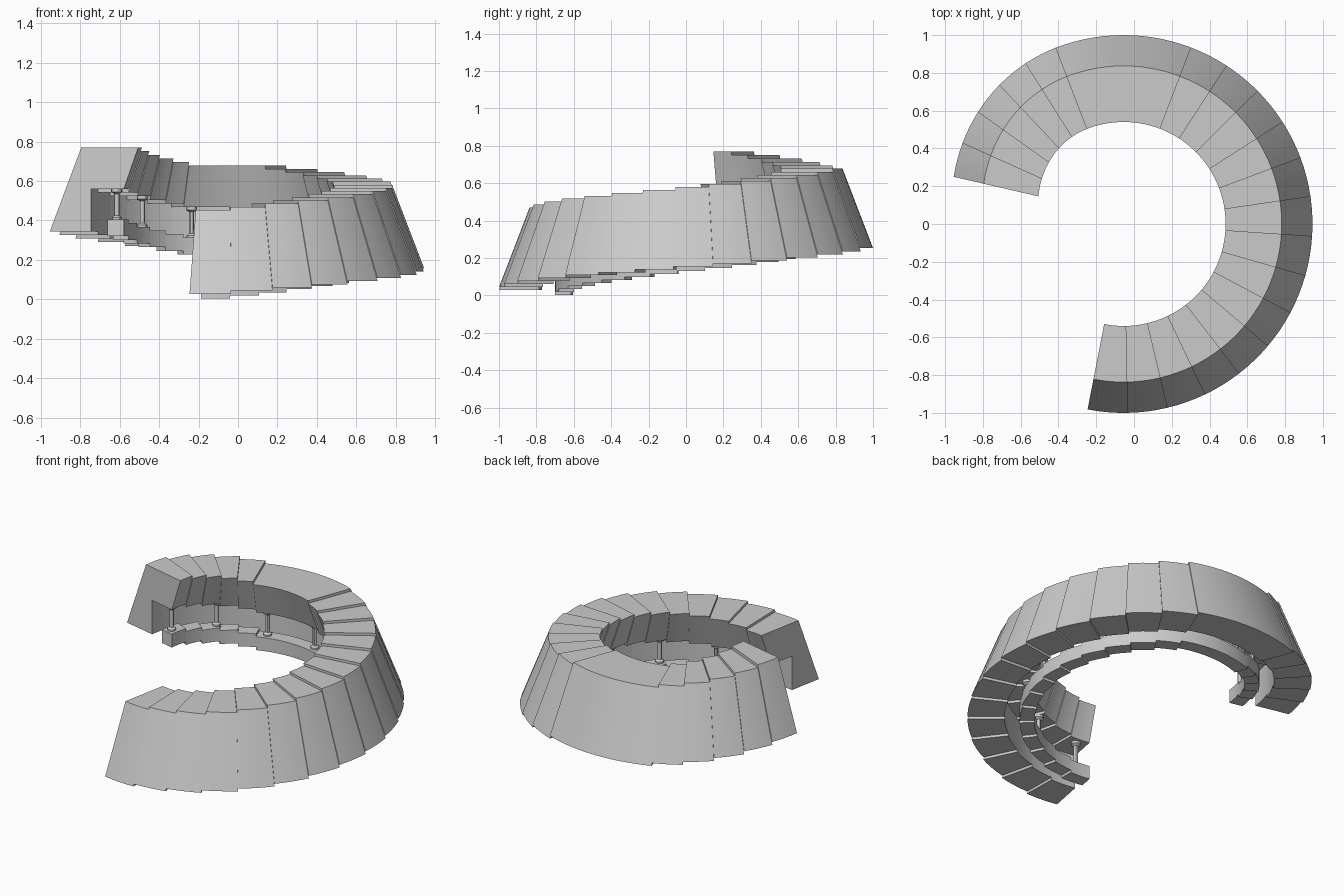
import bpy, bmesh
from math import sin, cos, radians
from mathutils import Vector

if "Cube" in bpy.data.objects:
    bpy.data.objects.remove(bpy.data.objects["Cube"])

C0, C1 = Vector((-0.055, 0.0)), Vector((0.02, 0.025))   # lower / upper flight centres
WALL = [(1.0, 0), (0.837, 0.425), (0.54, 0.425), (0.615, 0.215), (0.785, 0.215), (0.785, 0)]
CURB = [(0.70, -0.025), (0.70, 0.06), (0.615, 0.06), (0.615, -0.025)]


def layout():
    """Step list: start angle, end angle, base height."""
    steps = [(-101 + 12.15 * i, -101 + 12.15 * (i + 1), 0.028 + 0.016 * i) for i in range(14)]
    steps.append((69.1, 111, 0.253))
    steps += [(111 + 11.2 * i, 111 + 11.2 * (i + 1), 0.271 + 0.0185 * i) for i in range(5)]
    return steps


def centre(a):
    t = min(1, max(0, (a - 111) / 56))
    return C0.lerp(C1, t)


def at(a, r, z):
    c = centre(a)
    return (c.x + r * cos(radians(a)), c.y + r * sin(radians(a)), z)


def finish(bm, name):
    bmesh.ops.recalc_face_normals(bm, faces=bm.faces)
    me = bpy.data.meshes.new(name)
    bm.to_mesh(me)
    bm.free()
    ob = bpy.data.objects.new(name, me)
    bpy.context.collection.objects.link(ob)
    bpy.ops.object.select_all(action='DESELECT')
    ob.select_set(True)
    bpy.context.view_layer.objects.active = ob
    bpy.ops.object.shade_smooth_by_angle(angle=radians(30))


def sweep(name, profile, a0, a1, z):
    """Closed profile swept around the stair axis, capped at both ends."""
    bm = bmesh.new()
    n = max(4, round((a1 - a0) / 3))
    rings = []
    for i in range(n + 1):
        a = a0 + (a1 - a0) * i / n
        rings.append([bm.verts.new(at(a, r, z + h)) for r, h in profile])
    m = len(profile)
    for p, q in zip(rings, rings[1:]):
        for j in range(m):
            k = (j + 1) % m
            bm.faces.new((p[j], p[k], q[k], q[j]))
    bm.faces.new(rings[0])
    bm.faces.new(rings[-1][::-1])
    finish(bm, name)


def post(name, a, z):
    """Turned post with a flared head and foot."""
    prof = [(0.025, 0.05), (0.025, 0.07), (0.013, 0.08), (0.013, 0.19),
            (0.028, 0.2), (0.028, 0.217)]
    x, y, _ = at(a, 0.658, 0)
    bm = bmesh.new()
    n = 12
    rings = [[bm.verts.new((x + r * cos(radians(30 * i)), y + r * sin(radians(30 * i)), z + h))
              for i in range(n)] for r, h in prof]
    for p, q in zip(rings, rings[1:]):
        for i in range(n):
            k = (i + 1) % n
            bm.faces.new((p[i], p[k], q[k], q[i]))
    bm.faces.new(rings[0])
    bm.faces.new(rings[-1])
    finish(bm, name)


# stepped shell and inner curb, one wedge per step
steps = layout()
for i, (a0, a1, z) in enumerate(steps):
    kind = "landing" if i == 14 else "step"
    sweep(f"{kind}_{i}", WALL, a0, a1, z)
    sweep(f"inner_curb_{i}", CURB, a0, a1, z)

# posts between curb and soffit
for i in range(10):
    a = -95 + 28.7 * i
    z = next(s[2] for s in steps if s[0] <= a <= s[1])
    post(f"post_{i}", a, z)
